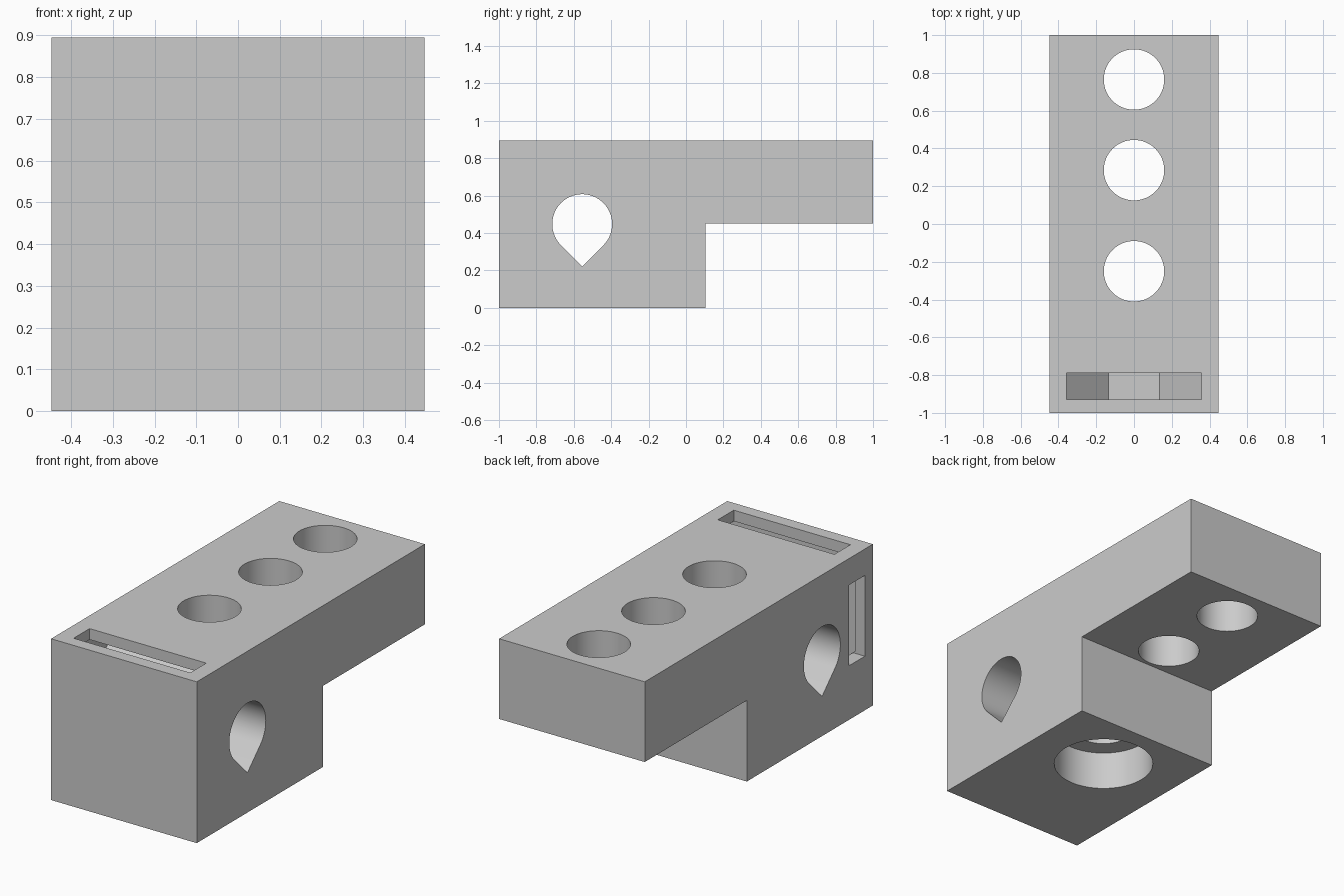
import bpy, bmesh, math

if "Cube" in bpy.data.objects:
    bpy.data.objects.remove(bpy.data.objects["Cube"])

W = 0.447          # half width
H = 0.895          # height
BORE_Y, BORE_Z, R = -0.555, 0.4475, 0.16


def prism(name, pts, axis, a, b):
    """Extrude a 2D outline from a to b along an axis."""
    place = {'x': lambda u, v, t: (t, u, v),
             'y': lambda u, v, t: (u, t, v),
             'z': lambda u, v, t: (u, v, t)}[axis]
    bm = bmesh.new()
    lo = [bm.verts.new(place(u, v, a)) for u, v in pts]
    hi = [bm.verts.new(place(u, v, b)) for u, v in pts]
    bm.faces.new(lo)
    bm.faces.new(hi)
    n = len(pts)
    for i in range(n):
        j = (i + 1) % n
        bm.faces.new((lo[i], lo[j], hi[j], hi[i]))
    bmesh.ops.recalc_face_normals(bm, faces=bm.faces)
    me = bpy.data.meshes.new(name)
    bm.to_mesh(me)
    bm.free()
    ob = bpy.data.objects.new(name, me)
    bpy.context.collection.objects.link(ob)
    return ob


def rect(u0, u1, v0, v1):
    return [(u0, v0), (u1, v0), (u1, v1), (u0, v1)]


def arc(cu, cv, r, a0, a1, n):
    angles = [math.radians(a0 + (a1 - a0) * i / n) for i in range(n + 1)]
    return [(cu + r * math.cos(a), cv + r * math.sin(a)) for a in angles]


def circle(cu, cv, r):
    return arc(cu, cv, r, 0, 360, 64)[:-1]


def combine(target, tool, operation='DIFFERENCE'):
    """Boolean the tool into the target and remove the tool."""
    mod = target.modifiers.new("cut", 'BOOLEAN')
    mod.operation = operation
    mod.solver = 'EXACT'
    mod.object = tool
    bpy.context.view_layer.objects.active = target
    bpy.ops.object.modifier_apply(modifier=mod.name)
    bpy.data.objects.remove(tool)


# L-shaped bracket body
body = prism("bracket_body",
             [(-1, 0), (0.105, 0), (0.105, 0.45), (1, 0.45), (1, H), (-1, H)],
             'x', -W, W)

# Vertical bolt holes and the counterbore under the rear one of the block
for y in (0.765, 0.285, -0.25):
    combine(body, prism("bolt_hole", circle(0, y, R), 'z', -0.1, 1.1))
combine(body, prism("counterbore", circle(0, -0.25, 0.26), 'z', -0.1, 0.215))

# Teardrop cross bore
drop = arc(BORE_Y, BORE_Z, R, -45, 225, 48) + [(BORE_Y, BORE_Z - R * math.sqrt(2))]
combine(body, prism("cross_bore", drop, 'x', -0.6, 0.6))

# Inner pocket: sloped over the bore, chamfered at the floor
pocket = prism("pocket", [(-0.937, 0), (-0.785, 0), (-0.785, 0.53),
                          (-0.481, 0.834), (-0.937, 0.834)], 'x', -0.5, 0.5)
combine(pocket, prism("pocket_section",
                      [(-0.386, 0.312), (-0.135, 0.061), (0.135, 0.061),
                       (0.386, 0.312), (0.386, 1), (-0.386, 1)], 'y', -1.2, 0),
        'INTERSECT')
combine(body, pocket)

# Slots opening the pocket to the top and the left side
combine(body, prism("top_slot", rect(-0.358, 0.358, -0.93, -0.79), 'z', 0.8, 1.0))
combine(body, prism("side_slot", rect(-0.93, -0.79, 0.30, 0.748), 'x', -0.6, -0.36))

# Colour and shading
grey = bpy.data.materials.new("light_grey")
grey.diffuse_color = (0.6, 0.6, 0.6, 1)
grey.use_nodes = True
grey.node_tree.nodes["Principled BSDF"].inputs["Base Color"].default_value = grey.diffuse_color
body.data.materials.clear()
body.data.materials.append(grey)
bpy.ops.object.select_all(action='DESELECT')
body.select_set(True)
bpy.context.view_layer.objects.active = body
bpy.ops.object.shade_smooth_by_angle(angle=math.radians(30))
